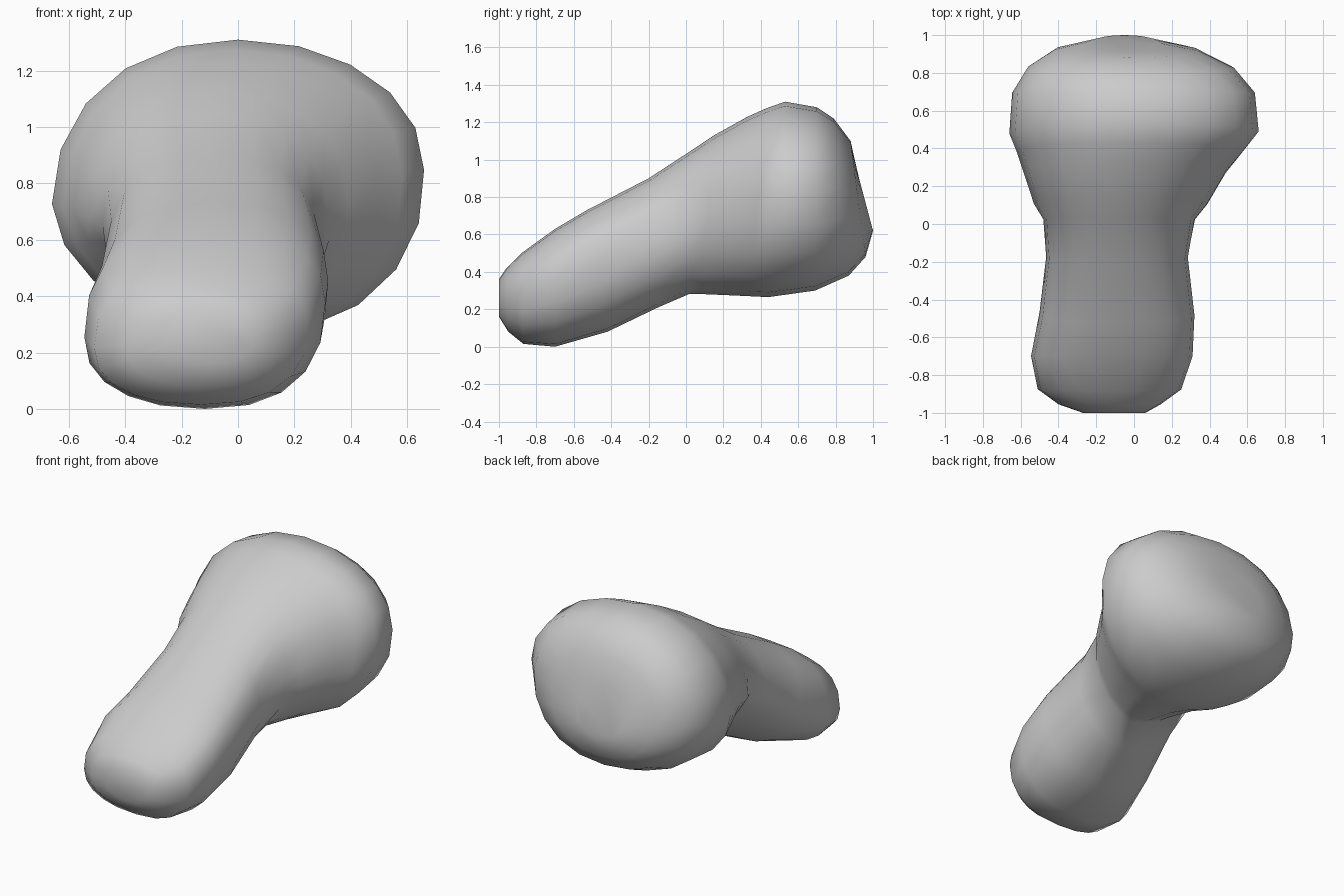
import bpy
import bmesh
from math import cos, sin, pi, copysign

cube = bpy.data.objects.get("Cube")
if cube:
    bpy.data.objects.remove(cube, do_unlink=True)

SIDES = 20

# One plain grey for the whole form
grey = bpy.data.materials.new("soft_grey")
grey.use_nodes = True
colour = (0.6, 0.6, 0.6, 1)
grey.diffuse_color = colour
grey.node_tree.nodes["Principled BSDF"].inputs["Base Color"].default_value = colour


def power(value, roundness):
    """Superellipse term; a lower roundness gives a boxier section."""
    return copysign(abs(value) ** roundness, value)


def add_section(bm, top, bottom, left, right, skew, upper, lower, keel):
    """Add one closed cross-section; upper and lower set the roundness of
    each half, and keel moves the underside sideways."""
    centre_x, half_width = (left + right) / 2, (right - left) / 2
    half_height = (top[1] - bottom[1]) / 2
    centre_z = (top[1] + bottom[1]) / 2
    ring = []
    for i in range(SIDES):
        angle = 2 * pi * i / SIDES
        roundness = upper if sin(angle) > 0 else lower
        across = power(cos(angle), roundness)
        upward = power(sin(angle), roundness)
        rise = half_height * upward + skew * across * (1 - abs(upward))
        x = centre_x + half_width * across + keel * max(0, -upward)
        y = bottom[0] + (top[0] - bottom[0]) * (rise / half_height + 1) / 2
        ring.append(bm.verts.new((x, y, centre_z + rise)))
    return ring


# Sections from the snout tip to the back of the bulb:
# top (y, z), bottom (y, z), left x, right x, skew, upper, lower, keel
sections = [
    ((-1.0, .36), (-1.0, .16), -.27, .06, 0, .85, .85, 0),
    ((-.96, .42), (-.95, .08), -.4, .14, .02, .85, .85, 0),
    ((-.88, .5), (-.87, .015), -.51, .25, .04, .82, .85, 0),
    ((-.7, .63), (-.7, .0), -.545, .31, .06, .8, .85, 0),
    ((-.53, .73), (-.42, .08), -.5, .32, .05, .8, .92, .02),
    ((-.2, .9), (-.15, .21), -.465, .285, .02, .85, 1.1, .07),
    ((.03, 1.05), (.02, .283), -.48, .32, .02, .9, 1.3, .13),
    ((.15, 1.13), (.07, .282), -.53, .39, .03, .92, 1.3, .12),
    ((.33, 1.23), (.23, .275), -.585, .49, .05, .92, 1.15, .1),
    ((.43, 1.275), (.34, .27), -.62, .58, .06, .94, 1, .06),
    ((.53, 1.31), (.44, .265), -.66, .66, .06, .95, .97, .04),
    ((.7, 1.28), (.69, .3), -.645, .64, .05, .95, .95, .02),
    ((.79, 1.22), (.87, .38), -.56, .53, .04, .92, .92, 0),
    ((.88, 1.1), (.96, .48), -.42, .34, .02, .9, .9, 0),
    ((.92, .92), (1.0, .62), -.22, .12, 0, .95, .95, 0),
]

# Body: loft the sections and close both ends
bm = bmesh.new()
rings = [add_section(bm, *section) for section in sections]
for a, b in zip(rings, rings[1:]):
    for i in range(SIDES):
        j = (i + 1) % SIDES
        bm.faces.new((a[i], a[j], b[j], b[i]))
bm.faces.new(rings[0])
bm.faces.new(rings[-1])
bmesh.ops.recalc_face_normals(bm, faces=bm.faces)
for face in bm.faces:
    face.smooth = True

mesh = bpy.data.meshes.new("bulb_and_snout")
bm.to_mesh(mesh)
bm.free()
mesh.materials.append(grey)
body = bpy.data.objects.new("bulb_and_snout", mesh)
bpy.context.collection.objects.link(body)
